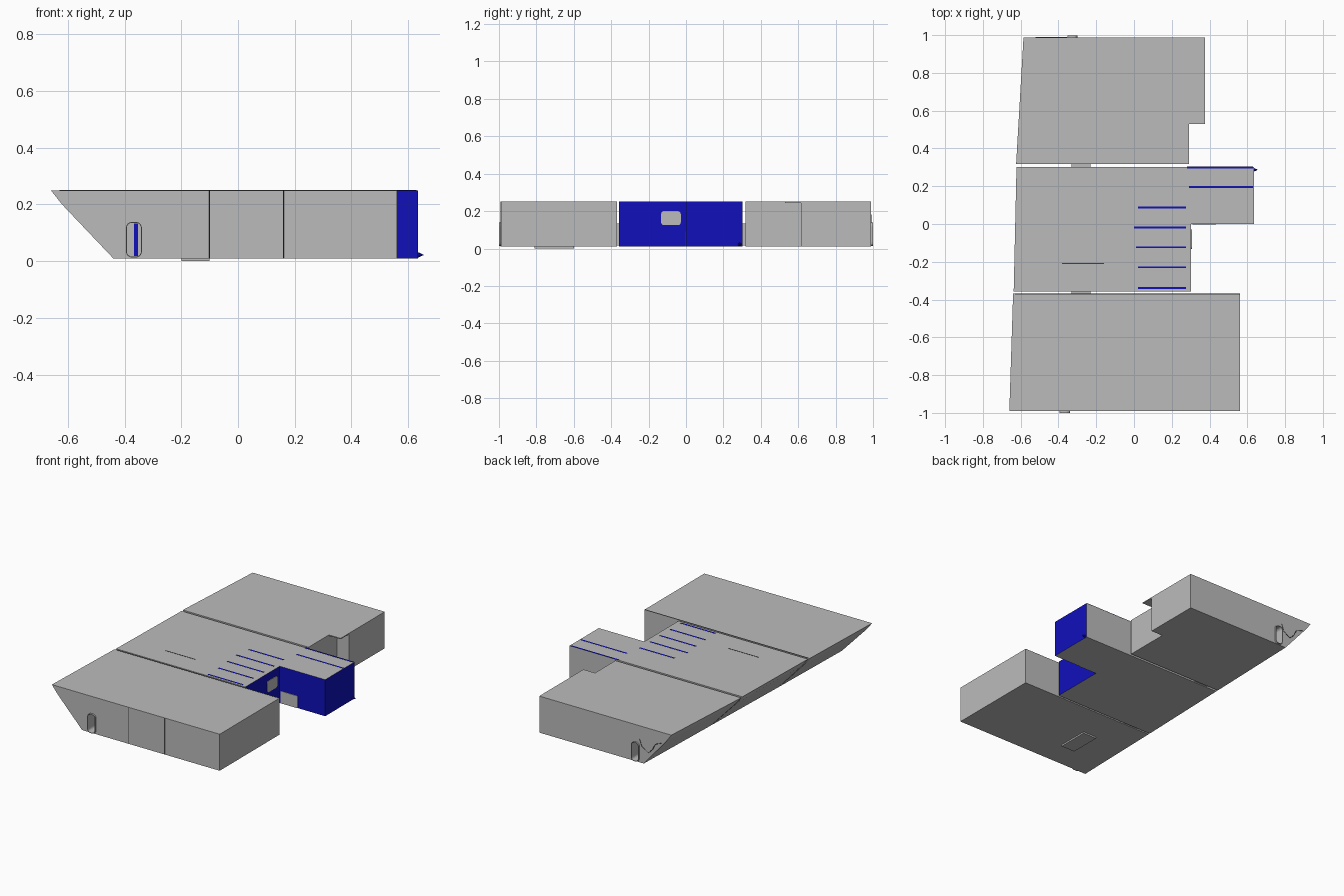
import bpy
import bmesh
import math

if "Cube" in bpy.data.objects:
    bpy.data.objects.remove(bpy.data.objects["Cube"], do_unlink=True)

BASE, TOP = 0.01, 0.25


def material(name, rgb):
    mat = bpy.data.materials.new(name)
    mat.use_nodes = True
    mat.diffuse_color = (*rgb, 1)
    mat.node_tree.nodes["Principled BSDF"].inputs["Base Color"].default_value = (*rgb, 1)
    return mat


gray = material("plain gray", (0.5, 0.5, 0.5))
blue = material("deep blue", (0.005, 0.005, 0.5))
dark = material("dark line", (0.05, 0.05, 0.05))


def finish(name, bm, mats, blue_rule=None):
    """Turn a bmesh into an object; faces matching the rule use the second colour."""
    bmesh.ops.recalc_face_normals(bm, faces=bm.faces)
    for face in bm.faces:
        if blue_rule and blue_rule(face.normal):
            face.material_index = 1
    mesh = bpy.data.meshes.new(name)
    bm.to_mesh(mesh)
    bm.free()
    for mat in mats:
        mesh.materials.append(mat)
    obj = bpy.data.objects.new(name, mesh)
    bpy.context.collection.objects.link(obj)
    return obj


def box(name, x, y, z, mats, rule=None):
    bm = bmesh.new()
    bmesh.ops.create_cube(bm, size=1)
    for v in bm.verts:
        for axis, (lo, hi) in enumerate((x, y, z)):
            v.co[axis] = lo if v.co[axis] < 0 else hi
    return finish(name, bm, mats, rule)


def prism(name, outline, depth, place, mats):
    """Extrude a 2D outline; place maps (u, v, depth) to a 3D point."""
    bm = bmesh.new()
    near, far = ([bm.verts.new(place(u, v, d)) for u, v in outline] for d in depth)
    bm.faces.new(near)
    bm.faces.new(far)
    for i in range(len(near)):
        j = (i + 1) % len(near)
        bm.faces.new((near[i], near[j], far[j], far[i]))
    return finish(name, bm, mats)


def rounded(u, v, r):
    """Rounded rectangle outline."""
    corners = ((u[1] - r, v[1] - r), (u[0] + r, v[1] - r),
               (u[0] + r, v[0] + r), (u[1] - r, v[0] + r))
    return [(cx + r * math.cos(a), cz + r * math.sin(a))
            for q, (cx, cz) in enumerate(corners)
            for a in [math.pi / 2 * (q + k / 4) for k in range(5)]]


def hull(name, ends, right, mats, rule=None):
    """Block with a raked left side; ends are (y, top x, bottom x)."""
    bm = bmesh.new()
    rings = []
    for y, top, low in ends:
        knee = top * 0.82 + low * 0.18
        section = ((right, BASE), (right, TOP), (top, TOP), (knee, 0.2), (low, BASE))
        rings.append([bm.verts.new((x, y, z)) for x, z in section])
        bm.faces.new(rings[-1])
    a, b = rings
    for i in range(5):
        j = (i + 1) % 5
        bm.faces.new((a[i], a[j], b[j], b[i]))
    return finish(name, bm, mats, rule)


# Three main blocks
front = hull("front_block", ((-0.99, -0.66, -0.44), (-0.368, -0.64, -0.425)), 0.56, [gray])
hull("middle_block", ((-0.357, -0.637, -0.425), (0.303, -0.622, -0.405)), 0.303,
     [gray, blue], lambda n: n.x > 0.9)
back = hull("back_block", ((0.318, -0.624, -0.405), (0.988, -0.585, -0.385)), 0.29, [gray])

# Stepped extensions
box("middle_extension", (0.303, 0.634), (0, 0.303), (BASE, TOP), [gray, blue],
    lambda n: n.x > 0.9 or n.y < -0.9)
box("back_extension", (0.29, 0.375), (0.615, 0.988), (BASE, TOP), [gray])
box("back_overhang", (0.29, 0.375), (0.53, 0.615), (TOP - 0.006, TOP), [gray])


# Doorways at both ends, with thin projecting frames
def doorway(block, label, x, y, out):
    def place(u, v, d):
        return (u, y + out * d, v)
    z = (0.016, 0.135)
    outline = rounded(x, z, 0.018)
    cutter = prism(label + "_cutter", outline, (-0.1, 0.05), place, [gray])
    cutter.hide_render = True
    mod = block.modifiers.new("doorway", "BOOLEAN")
    mod.operation = "DIFFERENCE"
    mod.solver = "EXACT"
    mod.object = cutter
    bpy.context.view_layer.objects.active = block
    bpy.ops.object.modifier_apply(modifier=mod.name)
    bpy.data.objects.remove(cutter, do_unlink=True)
    inner = outline
    outer = rounded((x[0] - 0.003, x[1] + 0.003), (z[0] - 0.003, z[1] + 0.003), 0.02)
    bm = bmesh.new()
    loops = [[bm.verts.new(place(u, v, d)) for u, v in ring]
             for ring, d in ((inner, 0), (inner, 0.011), (outer, 0.011), (outer, 0))]
    for k in range(4):
        a, b = loops[k], loops[(k + 1) % 4]
        for i in range(len(a)):
            j = (i + 1) % len(a)
            bm.faces.new((a[i], a[j], b[j], b[i]))
    finish(label + "_frame", bm, [gray])
    mid = (x[0] + x[1]) / 2
    ys = sorted((y - out * 0.095, y - out * 0.1))
    box(label + "_inner_post", (mid, mid + 0.014), ys, (z[0] + 0.002, z[1] - 0.002), [blue])


doorway(front, "front_door", (-0.392, -0.342), -0.99, -1)
doorway(back, "back_door", (-0.35, -0.303), 0.988, 1)

# Short passages joining the blocks
for label, y in (("front_passage", (-0.37, -0.355)), ("back_passage", (0.3, 0.32))):
    box(label, (-0.33, -0.23), y, (0.016, 0.135), [gray])

# Blue stripes along the middle roof
for i, (x0, x1, y) in enumerate(((0.28, 0.63, 0.299), (0.29, 0.63, 0.195),
                                 (0.02, 0.275, 0.088), (0, 0.275, -0.018),
                                 (0.01, 0.275, -0.123), (0.02, 0.275, -0.229),
                                 (0.02, 0.275, -0.338))):
    box(f"roof_stripe_{i + 1}", (x0, x1), (y - 0.005, y + 0.005), (TOP, TOP + 0.001), [blue])

# Roof slots
box("roof_slot", (-0.38, -0.16), (-0.212, -0.206), (TOP, TOP + 0.001), [dark])
box("front_roof_edge", (-0.63, 0.56), (-0.372, -0.368), (TOP, TOP + 0.001), [dark])

# Window and lower panel on the blue walls
prism("wall_window", rounded((-0.133, -0.028), (0.125, 0.2), 0.015), (0.3, 0.306),
      lambda u, v, d: (d, u, v), [gray])
box("lower_wall_panel", (0.31, 0.435), (-0.003, 0.001), (BASE, 0.09), [gray])

# Hatch under the front block
box("bottom_hatch", (-0.2, -0.1), (-0.81, -0.6), (0, BASE), [gray])


# Thin lines drawn as fine tubes
def line(name, points, radius, mat):
    curve = bpy.data.curves.new(name, "CURVE")
    curve.dimensions = "3D"
    curve.bevel_depth = radius
    curve.bevel_resolution = 0
    spline = curve.splines.new("POLY")
    spline.points.add(len(points) - 1)
    for p, co in zip(spline.points, points):
        p.co = (*co, 1)
    curve.materials.append(mat)
    bpy.context.collection.objects.link(bpy.data.objects.new(name, curve))


line("back_wall_cable", [(x, 0.989, z) for x, z in
                         ((-0.355, 0.165), (-0.37, 0.12), (-0.42, 0.09),
                          (-0.45, 0.12), (-0.47, 0.16), (-0.52, 0.18))], 0.002, dark)
for x in (-0.1, 0.16):
    line("front_wall_seam", [(x, -0.99, BASE), (x, -0.99, TOP)], 0.0015, dark)

# Small blue fitting on the extension's end wall
bm = bmesh.new()
bmesh.ops.create_cone(bm, cap_ends=True, segments=8, radius1=0.01, radius2=0.001, depth=0.02)
for v in bm.verts:
    v.co = (0.644 + v.co.z, 0.287 + v.co.y, 0.022 + v.co.x)
finish("end_fitting", bm, [blue])
